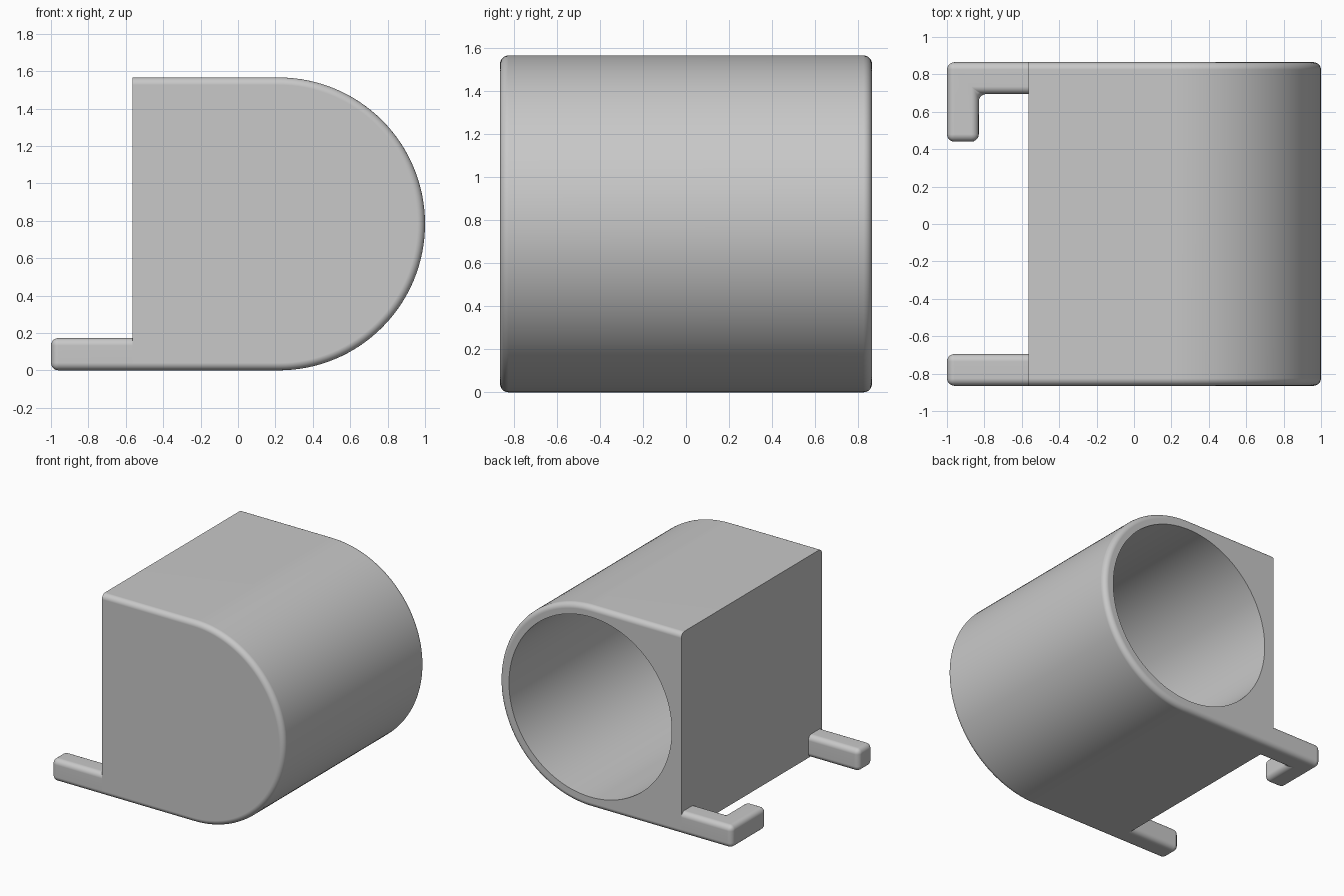
import bpy
import bmesh
import math

cube = bpy.data.objects.get("Cube")
if cube:
    bpy.data.objects.remove(cube, do_unlink=True)

END_X, HALF_Y, RADIUS, CENTRE_X = -0.565, 0.865, 0.783, 0.217
LEG_H, LEG_W, ROUND = 0.173, 0.17, 0.04

grey = bpy.data.materials.new("light grey")
colour = (0.58, 0.58, 0.58, 1)
grey.diffuse_color = colour
grey.use_nodes = True
grey.node_tree.nodes["Principled BSDF"].inputs["Base Color"].default_value = colour


def extrude(name, points, offset, pick):
    """Extrude a closed outline by a vector and round the edges that pick() accepts."""
    bm = bmesh.new()
    face = bm.faces.new([bm.verts.new(p) for p in points])
    result = bmesh.ops.extrude_face_region(bm, geom=[face], use_keep_orig=True)
    moved = [g for g in result["geom"] if isinstance(g, bmesh.types.BMVert)]
    bmesh.ops.translate(bm, verts=moved, vec=offset)
    bmesh.ops.recalc_face_normals(bm, faces=bm.faces)
    edges = [e for e in bm.edges if pick(e)]
    if edges:
        bmesh.ops.bevel(bm, geom=edges, offset=ROUND, segments=5, profile=0.5,
                        affect="EDGES", clamp_overlap=False)
    mesh = bpy.data.meshes.new(name)
    bm.to_mesh(mesh)
    bm.free()
    obj = bpy.data.objects.new(name, mesh)
    bpy.context.collection.objects.link(obj)
    mesh.materials.append(grey)
    return obj


def activate(obj):
    bpy.ops.object.select_all(action="DESELECT")
    obj.select_set(True)
    bpy.context.view_layer.objects.active = obj


def smooth(obj):
    activate(obj)
    bpy.ops.object.shade_smooth_by_angle(angle=math.radians(30))
    obj.modifiers.new("even shading", "WEIGHTED_NORMAL").keep_sharp = True


def on_end(edge):
    return all(abs(v.co.x - END_X) < 1e-4 for v in edge.verts)


def arc(radius, start, end, steps, y):
    angles = [start + (end - start) * i / steps for i in range(steps + 1)]
    return [(CENTRE_X + radius * math.cos(a), y, RADIUS + radius * math.sin(a))
            for a in angles]


# Body: D-shaped block, rounded along the front and back outlines
outline = [(END_X, -HALF_Y, 2 * RADIUS), (END_X, -HALF_Y, 0)]
outline += arc(RADIUS, -math.pi / 2, math.pi / 2, 64, -HALF_Y)
body = extrude("body", outline, (0, 2 * HALF_Y, 0),
               lambda e: not on_end(e) and abs(e.verts[0].co.y - e.verts[1].co.y) < 1e-4)

# Round blind bore, open at the back
bore = extrude("bore_cutter", arc(0.70, 0, 2 * math.pi, 128, -HALF_Y + 0.085)[:-1],
               (0, 2 * HALF_Y, 0), lambda e: False)
bore.hide_render = True
cut = body.modifiers.new("bore", "BOOLEAN")
cut.object = bore
cut.solver = "EXACT"
activate(body)
bpy.ops.object.modifier_apply(modifier=cut.name)
bpy.data.objects.remove(bore, do_unlink=True)
smooth(body)

# Feet: straight one at the front, hooked one at the back
straight = [(END_X, -HALF_Y), (END_X, -HALF_Y + LEG_W),
            (-1, -HALF_Y + LEG_W), (-1, -HALF_Y)]
hook = [(END_X, HALF_Y), (-1, HALF_Y), (-1, 0.44), (-1 + LEG_W, 0.44),
        (-1 + LEG_W, HALF_Y - LEG_W), (END_X, HALF_Y - LEG_W)]
for name, plan in (("front_foot", straight), ("back_hook_foot", hook)):
    smooth(extrude(name, [(x, y, 0) for x, y in plan], (0, 0, LEG_H),
                   lambda e: not on_end(e)))
